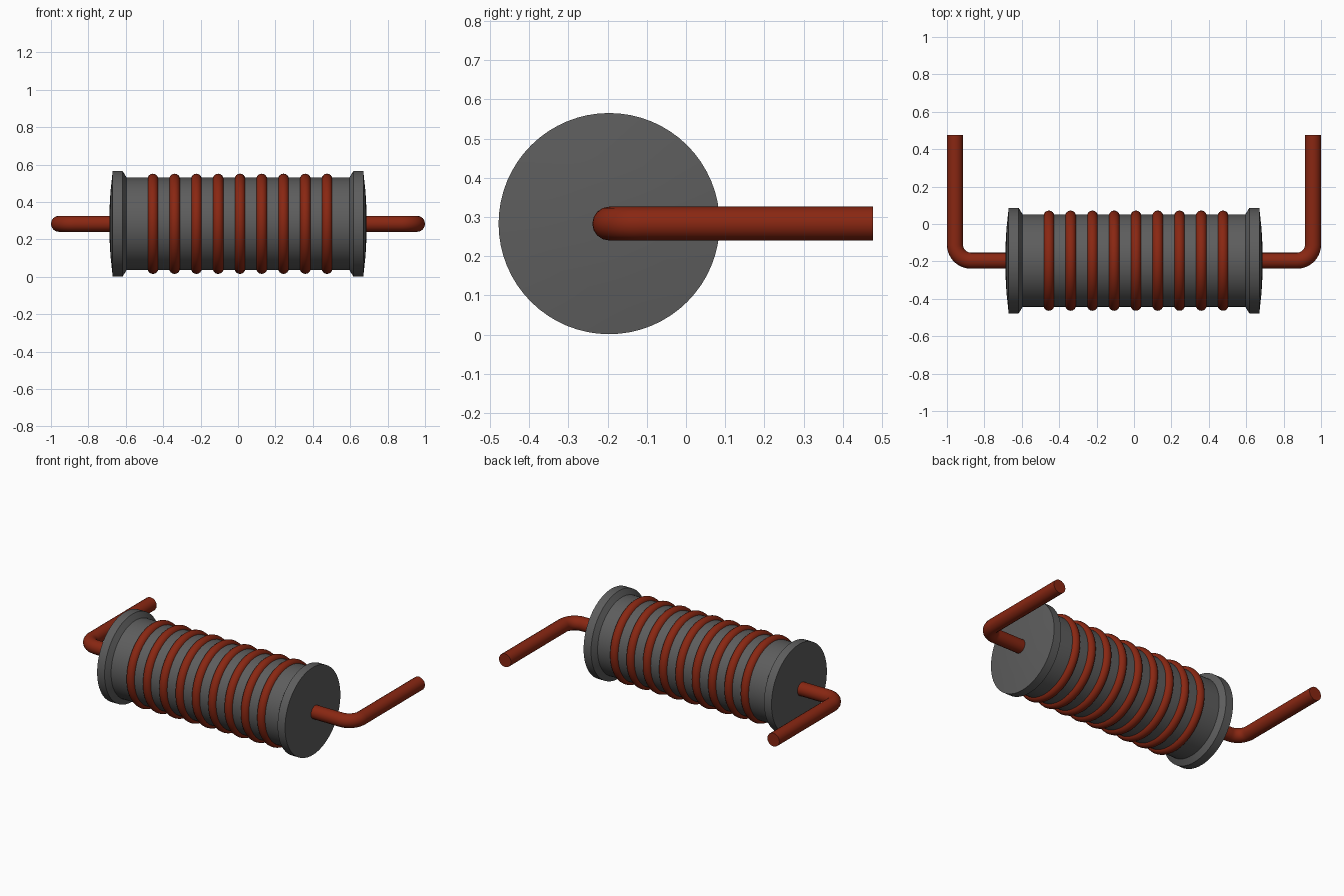
import bpy, bmesh, math
from mathutils import Vector, Matrix

cube = bpy.data.objects.get("Cube")
if cube:
    bpy.data.objects.remove(cube, do_unlink=True)

AXIS = Vector((0, -0.196, 0.283))   # centre line of the coil, along x
WIRE_R = 0.043


def material(name, rgb, rough):
    m = bpy.data.materials.new(name)
    m.use_nodes = True
    m.diffuse_color = (*rgb, 1)
    bsdf = m.node_tree.nodes["Principled BSDF"]
    bsdf.inputs["Base Color"].default_value = (*rgb, 1)
    bsdf.inputs["Roughness"].default_value = rough
    return m


GREY = material("dark grey ferrite", (0.11, 0.11, 0.11), 0.6)
COPPER = material("copper red", (0.25, 0.02, 0.006), 0.5)


def smooth(obj, angle):
    bpy.ops.object.select_all(action='DESELECT')
    obj.select_set(True)
    bpy.context.view_layer.objects.active = obj
    bpy.ops.object.shade_smooth_by_angle(angle=math.radians(angle))


def lathe(name, profile, mat, closed=False, steps=64, angle=15):
    """Revolve (x, radius) points around the coil axis."""
    bm = bmesh.new()
    vs = [bm.verts.new((x, 0, r)) for x, r in profile]
    pairs = list(zip(vs, vs[1:] + vs[:1])) if closed else list(zip(vs, vs[1:]))
    edges = [bm.edges.new(p) for p in pairs]
    bmesh.ops.spin(bm, geom=vs + edges, cent=(0, 0, 0), axis=(1, 0, 0),
                   angle=math.tau, steps=steps)
    bmesh.ops.remove_doubles(bm, verts=bm.verts, dist=1e-5)
    bmesh.ops.recalc_face_normals(bm, faces=bm.faces)
    mesh = bpy.data.meshes.new(name)
    bm.to_mesh(mesh)
    bm.free()
    mesh.materials.append(mat)
    obj = bpy.data.objects.new(name, mesh)
    bpy.context.collection.objects.link(obj)
    obj.location = AXIS
    smooth(obj, angle)
    return obj


# Spool: core with a chamfered, slightly domed flange at each end
half = [(0.688, 0), (0.687, 0.08), (0.682, 0.17), (0.67, 0.282),
        (0.617, 0.282), (0.595, 0.247)]
lathe("spool", half + [(-x, r) for x, r in reversed(half)], GREY)

# Nine wire turns around the core
ring = [(0.029 * math.cos(a), 0.239 + 0.029 * math.sin(a))
        for a in (math.tau * i / 16 for i in range(16))]
for i in range(9):
    turn = lathe(f"wire_turn_{i + 1}", ring, COPPER, closed=True, angle=60)
    turn.location.x = 0.0105 + (i - 4) * 0.1164


# Bent leads: out of the flange, round a corner, then straight back
def lead(name, side):
    bend, end_x, end_y = 0.085, 0.957, 0.477
    path = [(0.66, AXIS.y)]
    for i in range(11):
        a = math.pi / 2 * i / 10
        path.append((end_x - bend + bend * math.sin(a),
                     AXIS.y + bend - bend * math.cos(a)))
    path.append((end_x, end_y))
    curve = bpy.data.curves.new(name, 'CURVE')
    curve.dimensions = '3D'
    curve.bevel_depth = WIRE_R
    curve.bevel_resolution = 6
    curve.use_fill_caps = True
    spline = curve.splines.new('POLY')
    spline.points.add(len(path) - 1)
    for p, (x, y) in zip(spline.points, path):
        p.co = (side * x, y, AXIS.z, 1)
    curve.materials.append(COPPER)
    obj = bpy.data.objects.new(name, curve)
    bpy.context.collection.objects.link(obj)
    bpy.ops.object.select_all(action='DESELECT')
    obj.select_set(True)
    bpy.context.view_layer.objects.active = obj
    bpy.ops.object.convert(target='MESH')
    # Weld the end caps to the tube so that all normals face outward
    obj = bpy.context.view_layer.objects.active
    bm = bmesh.new()
    bm.from_mesh(obj.data)
    bmesh.ops.remove_doubles(bm, verts=bm.verts, dist=1e-5)
    bmesh.ops.recalc_face_normals(bm, faces=bm.faces)
    bm.to_mesh(obj.data)
    bm.free()
    smooth(obj, 40)


lead("left_lead", 1)
lead("right_lead", -1)
